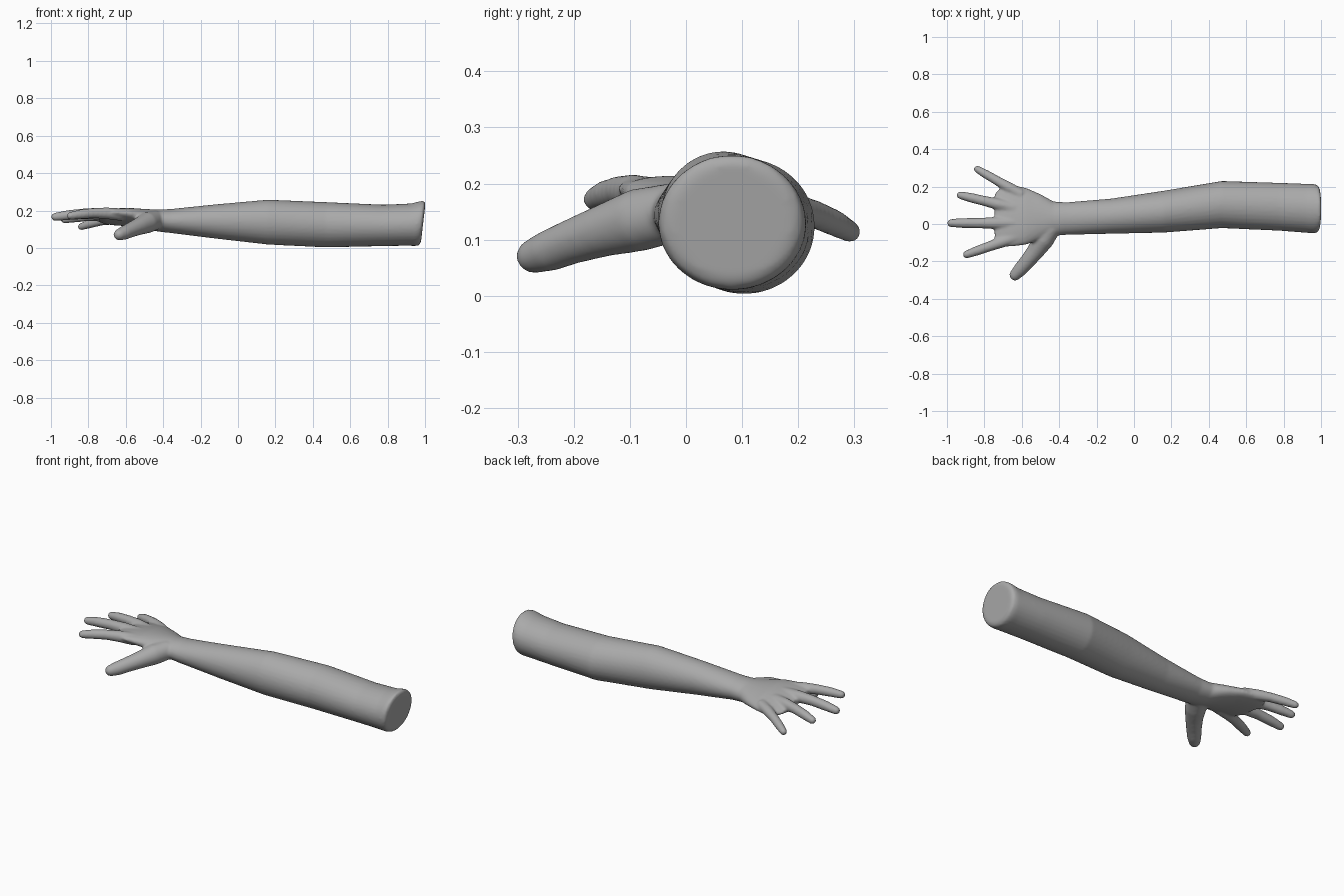
import bpy, bmesh, math
from mathutils import Vector

if "Cube" in bpy.data.objects:
    bpy.data.objects.remove(bpy.data.objects["Cube"])

SIDES = 32
bm = bmesh.new()


def loft(rings):
    """Skin a list of closed rings and cap both ends."""
    loops = [[bm.verts.new(p) for p in ring] for ring in rings]
    for a, b in zip(loops, loops[1:]):
        for i in range(SIDES):
            j = (i + 1) % SIDES
            bm.faces.new((a[i], a[j], b[j], b[i]))
    bm.faces.new(loops[0][::-1])
    bm.faces.new(loops[-1])


def section(x, y0, y1, z0, z1, tilt=0.0, lean=0.0):
    """Oval across the arm; tilt drops the +y side, lean pushes the top to +x."""
    ring = []
    for i in range(SIDES):
        a = 2 * math.pi * i / SIDES
        c, s = math.cos(a), math.sin(a)
        dy = c * (y1 - y0) / 2
        ring.append((x + lean * s, (y0 + y1) / 2 + dy,
                     (z0 + z1) / 2 + s * (z1 - z0) / 2 - tilt * dy))
    return ring


def digit(path):
    """Round tube through (x, y, z, radius) points with a rounded tip."""
    pts = [Vector(p[:3]) for p in path]
    rad = [p[3] for p in path]
    tip_dir = (pts[-1] - pts[-2]).normalized()
    tip, r = pts[-1], rad[-1]
    for a in (30, 55, 75):
        pts.append(tip + tip_dir * r * math.sin(math.radians(a)))
        rad.append(r * math.cos(math.radians(a)))
    rings = []
    for i, p in enumerate(pts):
        d = (pts[min(i + 1, len(pts) - 1)] - pts[max(i - 1, 0)]).normalized()
        side = d.cross(Vector((0, 0, 1))).normalized()
        up = side.cross(d)
        rings.append([p + rad[i] * (side * math.cos(t) + up * math.sin(t))
                      for t in (2 * math.pi * k / SIDES for k in range(SIDES))])
    loft(rings)


# Upper arm, elbow, forearm, wrist and palm
loft([section(*s) for s in (
    (0.990, -0.025, 0.190, 0.030, 0.235, 0, 0.012),
    (0.982, -0.045, 0.208, 0.014, 0.252, 0, 0.014),
    (0.960, -0.050, 0.214, 0.010, 0.250, 0, 0.014),
    (0.920, -0.047, 0.215, 0.012, 0.238, 0, 0.008),
    (0.780, -0.036, 0.220, 0.010, 0.231),
    (0.470, -0.022, 0.230, 0.003, 0.245),
    (0.160, -0.046, 0.178, 0.018, 0.258),
    (-0.120, -0.052, 0.136, 0.050, 0.233),
    (-0.360, -0.058, 0.116, 0.080, 0.208),
    (-0.430, -0.062, 0.120, 0.088, 0.205, 0.05),
    (-0.500, -0.085, 0.160, 0.105, 0.207, 0.10),
    (-0.580, -0.112, 0.195, 0.120, 0.210, 0.13),
    (-0.660, -0.122, 0.212, 0.128, 0.204, 0.15),
    (-0.710, -0.115, 0.200, 0.135, 0.197, 0.15),
    (-0.745, -0.090, 0.165, 0.148, 0.186, 0.15))])

# Four fingers: base and tip, slightly arched in between
for base, tip, r in (
        ((-0.62, -0.065, 0.178), (-0.895, -0.163, 0.172), 0.027),
        ((-0.64, 0.005, 0.177), (-0.978, 0.005, 0.166), 0.028),
        ((-0.64, 0.085, 0.168), (-0.928, 0.154, 0.152), 0.027),
        ((-0.60, 0.155, 0.156), (-0.838, 0.293, 0.114), 0.025)):
    b, t = Vector(base), Vector(tip)
    path = []
    for f, k in ((0, 1.25), (0.3, 1.15), (0.55, 1.0), (0.8, 0.95), (1, 0.78)):
        p = b.lerp(t, f)
        path.append((p.x, p.y, p.z + 0.012 * math.sin(math.pi * f), r * k))
    digit(path)

# Thumb
digit([(-0.44, -0.015, 0.150, 0.052), (-0.485, -0.085, 0.135, 0.056),
       (-0.530, -0.150, 0.115, 0.046), (-0.575, -0.205, 0.096, 0.040),
       (-0.610, -0.245, 0.080, 0.037), (-0.635, -0.272, 0.071, 0.031)])

bmesh.ops.recalc_face_normals(bm, faces=bm.faces)
mesh = bpy.data.meshes.new("arm_with_hand")
bm.to_mesh(mesh)
bm.free()
arm = bpy.data.objects.new("arm_with_hand", mesh)
bpy.context.collection.objects.link(arm)

# Blend the parts into one skin
remesh = arm.modifiers.new("skin", 'REMESH')
remesh.mode = 'VOXEL'
remesh.voxel_size = 0.007
remesh.use_smooth_shade = True
smooth = arm.modifiers.new("soften", 'SMOOTH')
smooth.factor = 0.5
smooth.iterations = 8

skin = bpy.data.materials.new("plain_grey")
skin.diffuse_color = (0.4, 0.4, 0.4, 1)
skin.use_nodes = True
skin.node_tree.nodes["Principled BSDF"].inputs["Base Color"].default_value = skin.diffuse_color
mesh.materials.append(skin)
for p in mesh.polygons:
    p.use_smooth = True
